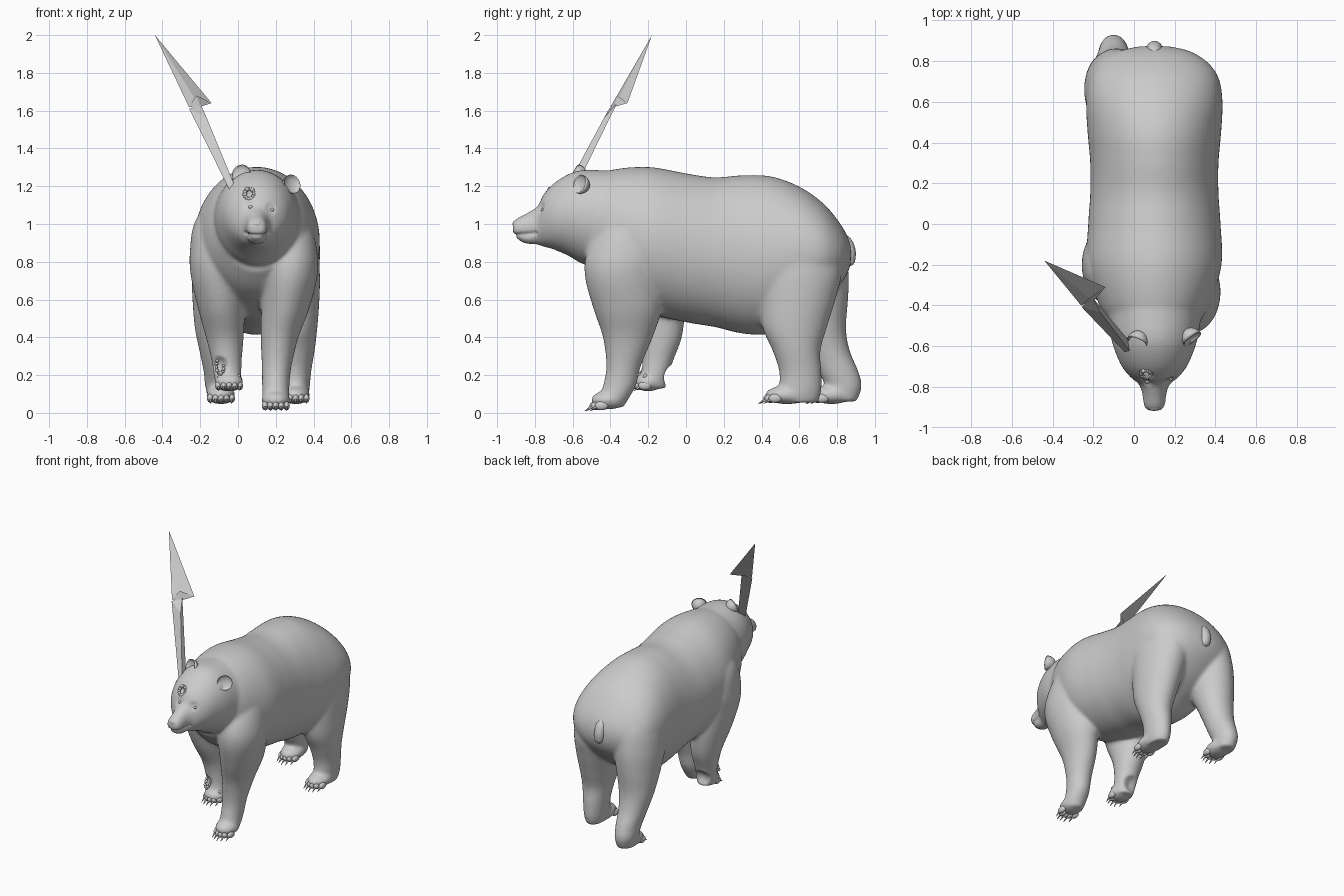
import bpy, bmesh, math, random
from mathutils import Vector, Matrix

random.seed(4)
cube = bpy.data.objects.get("Cube")
if cube:
    bpy.data.objects.remove(cube, do_unlink=True)

grey = bpy.data.materials.new("plain grey")
grey.use_nodes = True
colour = (0.6, 0.6, 0.6, 1)
grey.diffuse_color = colour
for node in grey.node_tree.nodes:
    if node.type == 'BSDF_PRINCIPLED':
        node.inputs["Base Color"].default_value = colour


def make(name, bm, smooth=True):
    bmesh.ops.recalc_face_normals(bm, faces=bm.faces[:])
    mesh = bpy.data.meshes.new(name)
    bm.to_mesh(mesh)
    bm.free()
    for p in mesh.polygons:
        p.use_smooth = smooth
    mesh.materials.append(grey)
    obj = bpy.data.objects.new(name, mesh)
    bpy.context.collection.objects.link(obj)
    return obj


def spline(rows, steps=6):
    """Catmull-Rom through rows of numbers."""
    out = []
    for i in range(len(rows) - 1):
        quad = rows[max(i - 1, 0)], rows[i], rows[i + 1], rows[min(i + 2, len(rows) - 1)]
        for s in range(steps):
            t = s / steps
            out.append([b + t * (c - a + t * (2*a - 5*b + 4*c - d + t * (3*b - a - 3*c + d))) / 2
                        for a, b, c, d in zip(*quad)])
    return out + [rows[-1]]


def loft(bm, rows, upright, sides=64):
    """Elliptic rings: centre x, y, z, half width, half depth."""
    rings = []
    for x, y, z, rx, rd in spline(rows):
        ring = []
        for k in range(sides):
            a = 2 * math.pi * k / sides
            u, w = rx * math.cos(a), rd * math.sin(a)
            ring.append(bm.verts.new((x + u, y + w, z) if upright else (x + u, y, z + w)))
        rings.append(ring)
    for r, s in zip(rings, rings[1:]):
        for k in range(sides):
            n = (k + 1) % sides
            bm.faces.new((r[k], r[n], s[n], s[k]))
    bm.faces.new(rings[0])
    bm.faces.new(rings[-1])


def barrel(bm, rows):
    """Rings along y: y, bottom, top, half width."""
    loft(bm, [(0.1, y, (b + t) / 2, w, (t - b) / 2) for y, b, t, w in rows], False)


def blob(bm, loc, radii, turn=None):
    m = Matrix.Translation(loc) @ (turn or Matrix()) @ Matrix.Diagonal((*radii, 1))
    bmesh.ops.create_uvsphere(bm, u_segments=16, v_segments=10, radius=1, matrix=m)


# Torso, head and legs, fused into one skin
body = bmesh.new()
barrel(body, [(-.51, .75, 1.23, .2), (-.4, .64, 1.285, .27), (-.2, .53, 1.302, .33), (0, .48, 1.268, .325),
              (.15, .455, 1.247, .315), (.3, .42, 1.258, .315), (.45, .42, 1.252, .328), (.6, .5, 1.198, .335),
              (.72, .58, 1.115, .315), (.8, .66, 1.025, .255), (.85, .73, .945, .17), (.873, .79, .88, .07)])
barrel(body, [(-.918, .965, 1.005, .025), (-.9, .925, 1.028, .05), (-.83, .9, 1.065, .06), (-.785, .89, 1.095, .077),
              (-.755, .88, 1.155, .115), (-.7, .865, 1.215, .16), (-.62, .83, 1.265, .195), (-.55, .79, 1.285, .215),
              (-.45, .76, 1.285, .23), (-.3, .72, 1.28, .25)])
loft(body, [(.2, -.28, 1.17, .08, .08), (.24, -.295, 1.02, .14, .15), (.27, -.325, .85, .15, .2),
            (.273, -.335, .72, .147, .2), (.25, -.31, .55, .127, .18), (.22, -.308, .4, .1, .132),
            (.205, -.33, .25, .079, .092), (.2, -.35, .15, .073, .088), (.2, -.38, .08, .07, .08),
            (.2, -.4, .03, .055, .07)], True)
loft(body, [(-.02, -.22, 1.17, .08, .08), (-.075, -.21, 1.02, .15, .16), (-.105, -.2, .85, .15, .2),
            (-.102, -.2, .72, .147, .19), (-.087, -.17, .55, .124, .165), (-.07, -.14, .4, .1, .118),
            (-.06, -.15, .28, .08, .084), (-.055, -.165, .2, .073, .073), (-.05, -.17, .13, .06, .065)], True)
loft(body, [(.22, .56, 1.08, .12, .14), (.255, .58, .92, .16, .215), (.27, .595, .75, .163, .23),
            (.285, .588, .6, .146, .203), (.297, .575, .45, .123, .17), (.305, .585, .33, .101, .127),
            (.305, .605, .22, .083, .112), (.305, .605, .12, .073, .112), (.305, .6, .055, .06, .1)], True)
loft(body, [(-.02, .58, 1.08, .12, .14), (-.06, .61, .92, .16, .215), (-.08, .65, .75, .163, .21),
            (-.095, .685, .6, .146, .173), (-.105, .72, .45, .124, .127), (-.105, .757, .33, .1, .11),
            (-.1, .805, .22, .082, .108), (-.1, .835, .14, .074, .096), (-.095, .825, .06, .06, .08)], True)
# Lower jaw
blob(body, (.1, -.82, .925), (.052, .07, .033))

# Paws with toes and claws: x, y, z of the middle, half length, drop of the toes
toes, claws = bmesh.new(), bmesh.new()
for x, y, z, length, drop in [(.2, -.41, .068, .095, .03), (-.047, -.2, .162, .075, .018),
                              (.305, .535, .095, .12, .018), (-.09, .77, .095, .105, .018)]:
    blob(body, (x, y, z), (.078, length, .05))
    for k in range(-2, 3):
        toe = Vector((x + k * .028, y - length + .03 + .007 * k * k, z - drop))
        blob(toes, toe, (.018, .036, .024))
        aim = Vector((0, -.85, -.55))
        place = Matrix.Translation(toe + Vector((0, -.044, -.017))) @ aim.to_track_quat('Z', 'Y').to_matrix().to_4x4()
        bmesh.ops.create_cone(claws, cap_ends=True, segments=8, radius1=.008, radius2=.001, depth=.042, matrix=place)
make("toes", toes)
make("claws", claws)

bear = make("body", body)
remesh = bear.modifiers.new("fuse", 'REMESH')
remesh.mode = 'VOXEL'
remesh.voxel_size = .011
relax = bear.modifiers.new("relax", 'SMOOTH')
relax.factor = .5
relax.iterations = 14
graph = bpy.context.evaluated_depsgraph_get()
skin = bpy.data.meshes.new_from_object(bear.evaluated_get(graph))
bear.modifiers.clear()
bear.data = skin
skin.materials.clear()
skin.materials.append(grey)
for p in skin.polygons:
    p.use_smooth = True
    p.material_index = 0

# Dents for wounds and eye sockets, and a mouth groove
brow, shin, heel = Vector((.06, -.74, 1.16)), Vector((-.095, -.215, .25)), Vector((-.06, -.1, .2))
dents = [(brow, .036, .03), (shin, .05, .025), (heel, .06, .03), (Vector((.06, -.78, 1.1)), .035, .008),
         (Vector((.175, -.765, 1.085)), .035, .008)]
moves = []
for v in skin.vertices:
    push = sum(depth * max(0, 1 - ((v.co - centre).length / radius) ** 2) for centre, radius, depth in dents)
    if v.co.y < -.79:
        push += .012 * max(0, 1 - abs(v.co.z - .945 - .1 * (v.co.y + .85)) / .014)
    moves.append(v.normal * push)
for v, move in zip(skin.vertices, moves):
    v.co -= move

# Ragged flesh around the wounds
ragged = bmesh.new()
for centre, wide, tall, count in [(brow, .024, .034, 15), (shin, .02, .05, 13), (Vector((-.05, -.22, .195)), .055, .014, 14)]:
    for k in range(count):
        a = 2 * math.pi * k / count
        spot = centre + Vector((wide * math.cos(a), tall * math.sin(a) * .5 + .004, tall * math.sin(a) * .8))
        blob(ragged, spot, [random.uniform(.007, .013) for _ in range(3)])
make("ragged_wounds", ragged)

# Cupped ears, leaning back and turned outward
for name, place, roll, yaw in [("right_ear", (.015, -.58, 1.266), -.3, -.3), ("left_ear", (.288, -.565, 1.212), .7, .4)]:
    ear = bmesh.new()
    blob(ear, (0, 0, 0), (1, 1, 1), Matrix.Rotation(math.pi / 2, 4, 'X'))
    for v in ear.verts:
        if v.co.y < 0:
            v.co.y *= -.4
    turn = Matrix.Rotation(yaw, 4, 'Z') @ Matrix.Rotation(roll, 4, 'Y') @ Matrix.Rotation(-.35, 4, 'X')
    ear.transform(Matrix.Translation(place) @ turn @ Matrix.Diagonal((.052, .06, .052, 1)))
    make(name, ear)

# Tail
tail = bmesh.new()
loft(tail, [(.1, .82, .95, .012, .02), (.1, .848, .915, .032, .03), (.1, .866, .86, .037, .032),
            (.102, .868, .81, .034, .028), (.105, .866, .787, .024, .02), (.105, .864, .777, .006, .006)], True, 20)
make("tail", tail)

# Eyes and nose
face = bmesh.new()
for x, y, z in [(.066, -.771, 1.09), (.18, -.757, 1.075)]:
    blob(face, (x, y, z), (.012, .012, .009))
blob(face, (.1, -.9, 1.0), (.03, .018, .02))
for side in (-1, 1):
    blob(face, (.1 + side * .022, -.897, .993), (.014, .015, .012))
make("eyes_and_nose", face)

# Barbed spear stuck in the head
spear = bmesh.new()
tip, edge, barb, low, notch = [spear.verts.new(c) for c in
    [(-.44, -.18, 2), (-.26, -.4, 1.62), (-.14, -.31, 1.64), (-.2, -.38, 1.62), (-.22, -.365, 1.68)]]
for a, b in [(edge, low), (low, barb), (barb, edge)]:
    spear.faces.new((tip, a, b))
    spear.faces.new((notch, b, a))
top = [spear.verts.new(c) for c in [(-.258, -.407, 1.61), (-.165, -.435, 1.56), (-.2, -.365, 1.64)]]
end = [spear.verts.new(c) for c in [(-.045, -.63, 1.18), (0, -.65, 1.16), (-.01, -.59, 1.18)]]
for k in range(3):
    n = (k + 1) % 3
    spear.faces.new((top[k], top[n], end[n], end[k]))
spear.faces.new(top)
spear.faces.new(end)
make("spear", spear, smooth=False)
